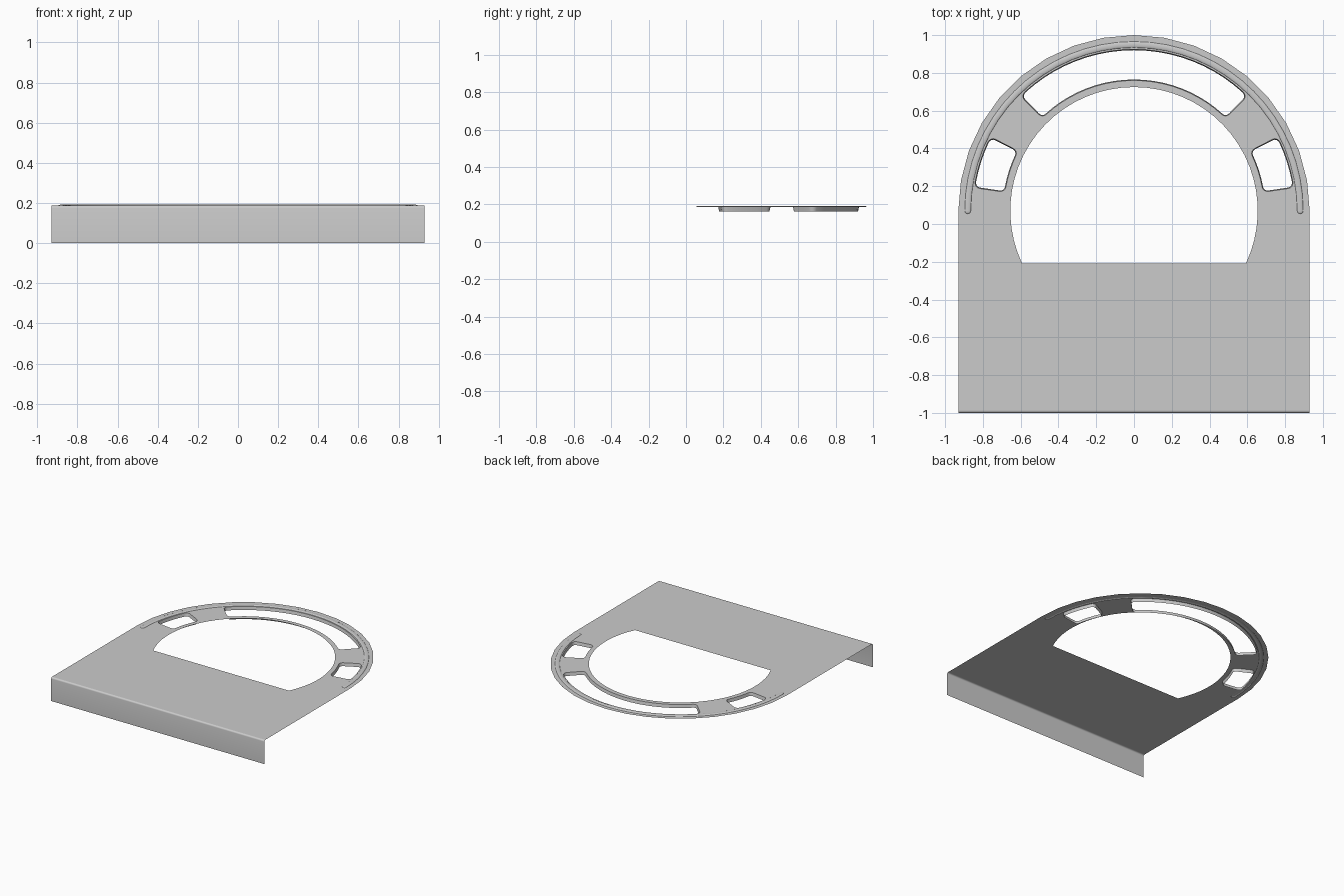
import bpy, bmesh
from math import sin, cos, pi, radians

if "Cube" in bpy.data.objects:
    bpy.data.objects.remove(bpy.data.objects["Cube"])

H = 0.187            # height of the sheet
CY = 0.07            # centre of all the arcs
R = 0.93             # outer radius and half width
BEND = 0.012         # bend radius at the front
RIDGE_R, RIDGE_W, RIDGE_H = 0.88, 0.016, 0.005


def polar(r, a):
    return (r * cos(a), CY + r * sin(a))


def arc(r, a0, a1, n):
    return [polar(r, a0 + (a1 - a0) * i / n) for i in range(n + 1)]


def window(a0, a1, inset=0.0, r0=0.69, r1=0.855, c=0.03, n=12):
    """Ring-shaped opening with rounded corners."""
    r0, r1 = r0 + inset, r1 - inset
    rm = (r0 + r1) / 2
    a0, a1, ca, c = a0 + inset / rm, a1 - inset / rm, (c - inset) / rm, c - inset
    pts = []
    corners = [(r1 - c, a1 - ca, 0), (r0 + c, a1 - ca, 1),
               (r0 + c, a0 + ca, 2), (r1 - c, a0 + ca, 3)]
    for k, (r, a, q) in enumerate(corners):
        for i in range(5):
            t = (q + i / 4) * pi / 2
            pts.append(polar(r + c * cos(t), a + ca * sin(t)))
        if k == 1:
            pts += arc(r0, a1 - ca, a0 + ca, n)[1:-1]
        if k == 3:
            pts += arc(r1, a0 + ca, a1 - ca, n)[1:-1]
    return pts


def ridge_loop(w, n=32):
    """Long rounded outline that follows the rim."""
    pts = arc(RIDGE_R + w, 0, pi, n)
    pts += [(-RIDGE_R - w * cos(pi * i / 6), CY - w * sin(pi * i / 6)) for i in range(1, 6)]
    pts += arc(RIDGE_R - w, pi, 0, n)
    pts += [(RIDGE_R - w * cos(pi * i / 6), CY - w * sin(pi * i / 6)) for i in range(1, 6)]
    return pts


def finish(bm, name):
    bmesh.ops.remove_doubles(bm, verts=bm.verts, dist=1e-5)
    mesh = bpy.data.meshes.new(name)
    bm.to_mesh(mesh)
    bm.free()
    ob = bpy.data.objects.new(name, mesh)
    bpy.context.collection.objects.link(ob)
    bpy.context.view_layer.objects.active = ob
    ob.select_set(True)
    bpy.ops.object.shade_smooth_by_angle(angle=radians(35))
    ob.select_set(False)
    return ob


def strip(name, rows, closed=True):
    """Quads between successive rows of points."""
    bm = bmesh.new()
    vs = [[bm.verts.new(p) for p in row] for row in rows]
    n = len(vs[0])
    for a, b in zip(vs, vs[1:]):
        for i in range(n if closed else n - 1):
            j = (i + 1) % n
            bm.faces.new((a[i], a[j], b[j], b[i]))
    return finish(bm, name)


def at(pts, z):
    return [(x, y, z) for x, y in pts]


# Openings: one long slot at the back, one small window on each side
openings = {
    "back_slot": (radians(45.3), radians(134.7), 20),
    "right_window": (radians(8.2), radians(27.3), 4),
    "left_window": (radians(152.7), radians(171.8), 4),
}

# Flat sheet with all the openings
front_y = -1 + BEND
outline = [(-R, front_y), (R, front_y)] + arc(R, 0, pi, 18)
chord = math_a = -0.442
main_hole = arc(0.655, chord, pi - chord, 40)
loops = [outline, main_hole, ridge_loop(RIDGE_W)]
loops += [window(a0, a1, n=n) for a0, a1, n in openings.values()]
bm = bmesh.new()
for pts in loops:
    vs = [bm.verts.new((x, y, H)) for x, y in pts]
    for i, v in enumerate(vs):
        bm.edges.new((v, vs[(i + 1) % len(vs)]))
bmesh.ops.triangle_fill(bm, use_beauty=True, edges=bm.edges[:], normal=(0, 0, 1))
for f in bm.faces:
    f.normal_update()
    if f.normal.z < 0:
        f.normal_flip()
finish(bm, "sheet")

# Shallow raised ridge along the rim
strip("rim_ridge", [at(ridge_loop(RIDGE_W * cos(t * pi / 8)), H + RIDGE_H * sin(t * pi / 8))
                    for t in range(5)])

# Slightly tapered walls turned down inside the openings
for name, (a0, a1, n) in openings.items():
    strip(name + "_wall", [at(window(a0, a1, 0.0, n=n), H),
                           at(window(a0, a1, 0.005, n=n), H - 0.025)])

# Front lip bent down to the ground
profile = [(front_y - BEND * sin(i * pi / 8), H - BEND + BEND * cos(i * pi / 8)) for i in range(5)]
profile.append((-1, 0))
strip("front_lip", [[(R, y, z), (-R, y, z)] for y, z in profile], closed=False)
